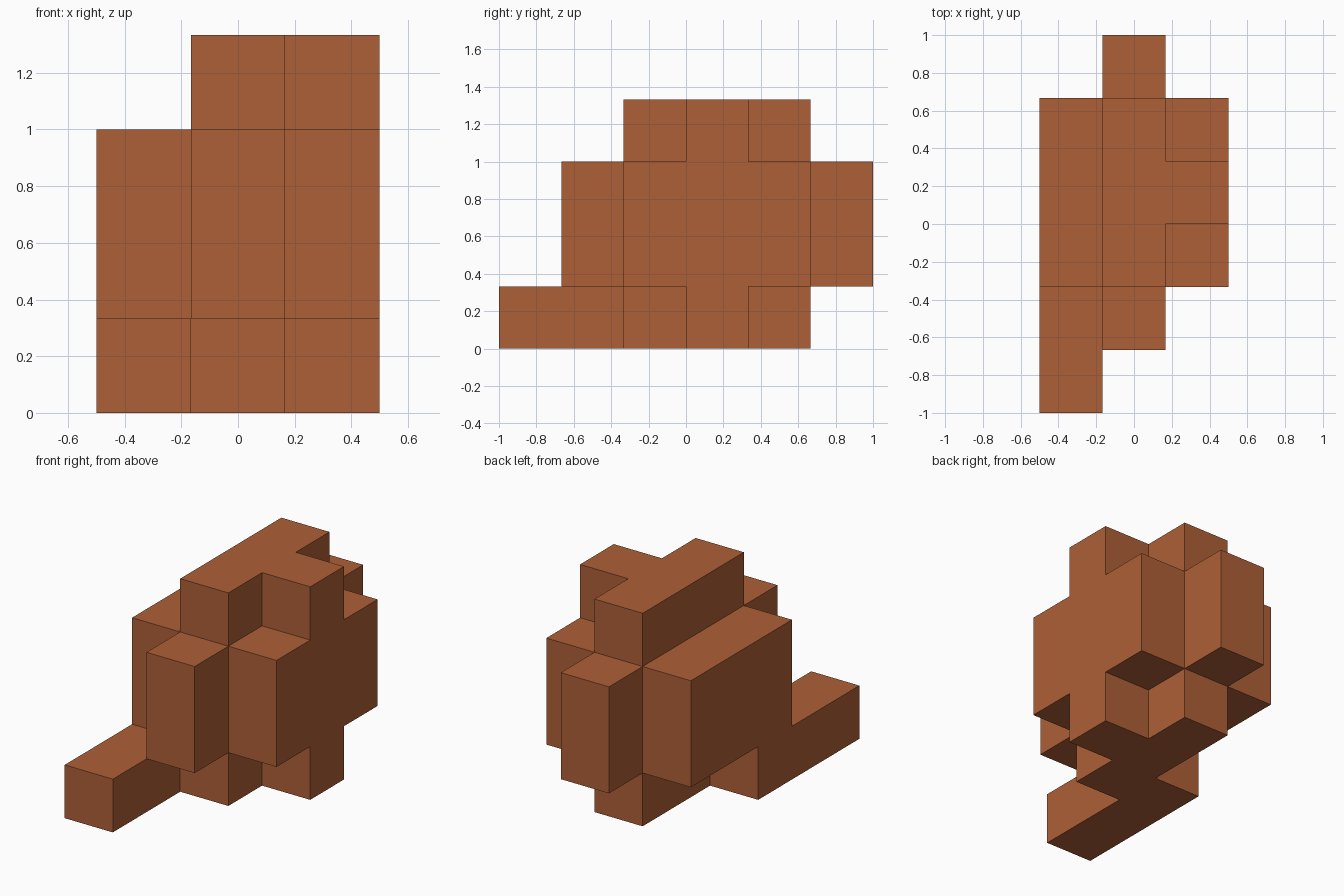
import bpy
import bmesh
import math
from mathutils import Vector

cube = bpy.data.objects.get("Cube")
if cube:
    bpy.data.objects.remove(cube, do_unlink=True)

# One material for the whole piece
clay = bpy.data.materials.new("clay_brown")
clay.use_nodes = True
colour = (0.42, 0.115, 0.038, 1)
clay.diffuse_color = colour
clay.node_tree.nodes["Principled BSDF"].inputs["Base Color"].default_value = colour

CELL = 1 / 3
ORIGIN = Vector((-0.5, -1, 0))

# Each bar: column across x, first and last cell along y, first and last level in z
BARS = {
    "foot": [(0, 0, 2, 0, 0), (1, 2, 4, 0, 0), (2, 3, 3, 0, 0)],
    "body": [(0, 2, 4, 1, 2), (1, 1, 5, 1, 2), (2, 2, 4, 1, 2)],
    "crest": [(1, 2, 4, 3, 3), (2, 3, 3, 3, 3)],
}

filled = {
    (x, y, z)
    for bars in BARS.values()
    for x, y0, y1, z0, z1 in bars
    for y in range(y0, y1 + 1)
    for z in range(z0, z1 + 1)
}


def add_side(bm, cell, axis, sign):
    """Add the square on one side of a cell, facing outward."""
    normal, u, v = Vector(), Vector(), Vector()
    normal[axis] = sign
    u[(axis + 1) % 3] = 1
    v[(axis + 2) % 3] = sign
    centre = Vector(cell) + Vector((0.5, 0.5, 0.5)) + normal / 2
    corners = [(-1, -1), (1, -1), (1, 1), (-1, 1)]
    bm.faces.new([
        bm.verts.new(ORIGIN + CELL * (centre + (u * a + v * b) / 2))
        for a, b in corners
    ])


# Outer skin of the stacked blocks, with flat areas merged
bm = bmesh.new()
for cell in sorted(filled):
    for axis in range(3):
        for sign in (-1, 1):
            neighbour = list(cell)
            neighbour[axis] += sign
            if tuple(neighbour) not in filled:
                add_side(bm, cell, axis, sign)
bmesh.ops.remove_doubles(bm, verts=bm.verts, dist=0.001)
bmesh.ops.dissolve_limit(bm, angle_limit=math.radians(1), verts=bm.verts, edges=bm.edges)

mesh = bpy.data.meshes.new("block_sculpture")
bm.to_mesh(mesh)
bm.free()
mesh.materials.append(clay)
bpy.context.collection.objects.link(bpy.data.objects.new("block_sculpture", mesh))
